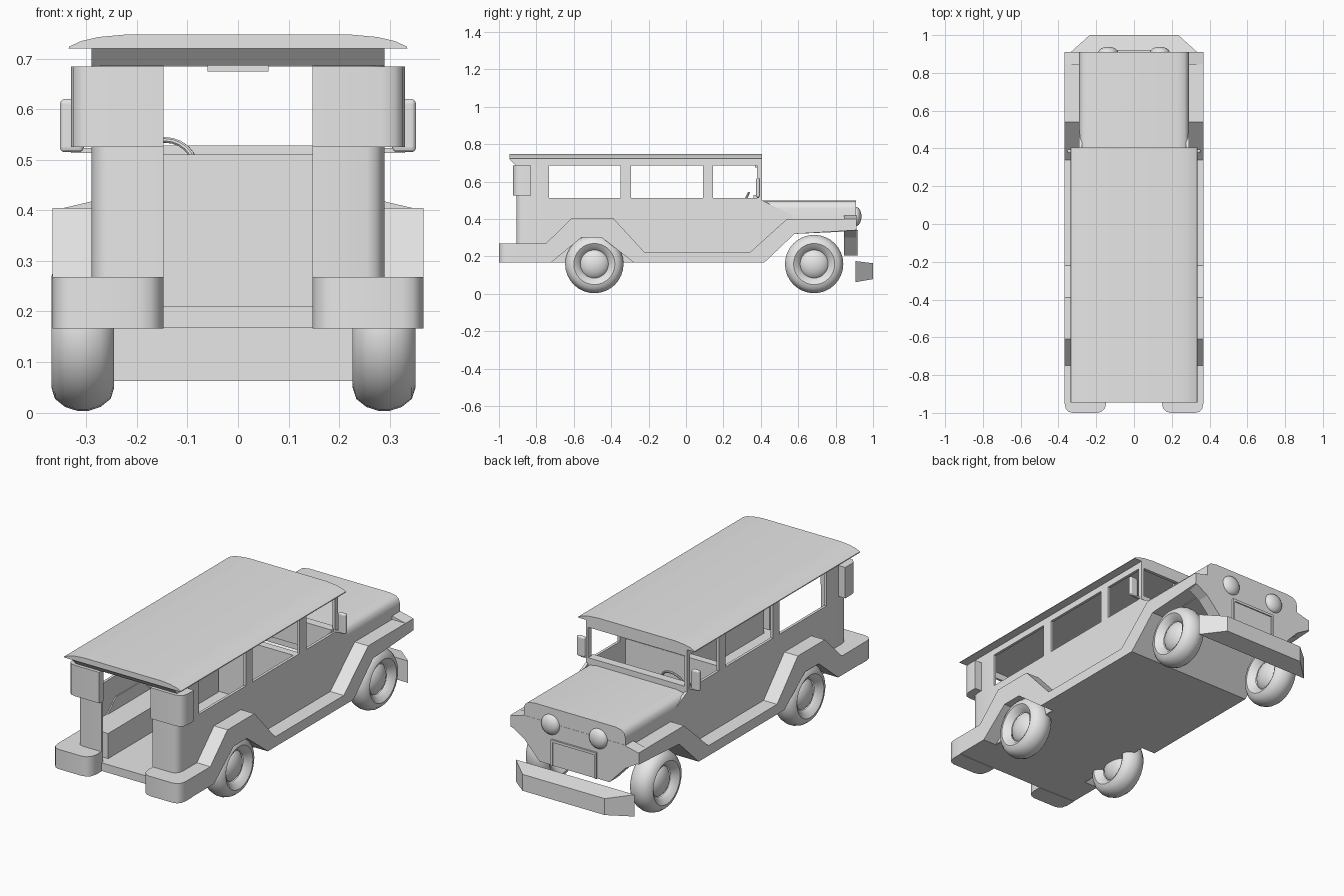
import bpy, bmesh, math
from mathutils import Vector, Matrix

if "Cube" in bpy.data.objects:
    bpy.data.objects.remove(bpy.data.objects["Cube"])

grey = bpy.data.materials.new("plain_grey")
grey.use_nodes = True
grey.diffuse_color = (0.8, 0.8, 0.8, 1)
grey.node_tree.nodes["Principled BSDF"].inputs["Base Color"].default_value = (0.8, 0.8, 0.8, 1)


def finish(name, bm, smooth=None):
    bmesh.ops.recalc_face_normals(bm, faces=bm.faces)
    mesh = bpy.data.meshes.new(name)
    bm.to_mesh(mesh)
    bm.free()
    mesh.materials.append(grey)
    ob = bpy.data.objects.new(name, mesh)
    bpy.context.scene.collection.objects.link(ob)
    if smooth:
        bpy.ops.object.select_all(action="DESELECT")
        ob.select_set(True)
        bpy.context.view_layer.objects.active = ob
        bpy.ops.object.shade_smooth_by_angle(angle=math.radians(smooth))
    return ob


def prism(name, outline, axis, lo, hi, smooth=None):
    """Extrude a 2D outline along an axis; the outline uses the other two axes in order."""
    def place(p, d):
        c = list(p)
        c.insert("xyz".index(axis), d)
        return Vector(c)
    bm = bmesh.new()
    low = [bm.verts.new(place(p, lo)) for p in outline]
    high = [bm.verts.new(place(p, hi)) for p in outline]
    bm.faces.new(low)
    bm.faces.new(high)
    for i in range(len(low)):
        j = (i + 1) % len(low)
        bm.faces.new((low[i], low[j], high[j], high[i]))
    return finish(name, bm, smooth)


def box(name, x, y, z):
    return prism(name, [(x[0], y[0]), (x[1], y[0]), (x[1], y[1]), (x[0], y[1])], "z", *z)


def flip(points, s):
    return [(s * a, b) for a, b in points]


def both(points):
    """Close a half outline by mirroring it in x."""
    return points + [(-a, b) for a, b in reversed(points)]


def lathe(name, profile, centre, steps=32):
    """Spin (radius, x) points about the x axis."""
    bm = bmesh.new()
    verts = [bm.verts.new((x, r, 0)) for r, x in profile]
    edges = [bm.edges.new(e) for e in zip(verts, verts[1:])]
    bmesh.ops.spin(bm, geom=verts + edges, cent=(0, 0, 0), axis=(1, 0, 0),
                   angle=math.tau, steps=steps, use_duplicate=False)
    bmesh.ops.remove_doubles(bm, verts=bm.verts, dist=0.0005)
    bmesh.ops.translate(bm, verts=bm.verts, vec=centre)
    return finish(name, bm, 40)


def dome(name, centre, size):
    bm = bmesh.new()
    bmesh.ops.create_uvsphere(bm, u_segments=24, v_segments=12, radius=1)
    bmesh.ops.transform(bm, verts=bm.verts,
                        matrix=Matrix.Translation(centre) @ Matrix.Diagonal((*size, 1)))
    return finish(name, bm, 60)


# Outlines shared by both sides
fender = [(-0.91, 0.268), (-0.75, 0.268), (-0.61, 0.405), (-0.39, 0.405), (-0.22, 0.22),
          (0.34, 0.22), (0.54, 0.4), (0.91, 0.4), (0.91, 0.34), (0.58, 0.32),
          (0.42, 0.168), (-0.28, 0.168), (-0.45, 0.3), (-0.56, 0.3), (-0.72, 0.168), (-0.91, 0.168)]
side_wall = [(-0.75, 0.17), (0.42, 0.17), (0.57, 0.32), (0.57, 0.42), (0.405, 0.5),
             (0.405, 0.512), (-0.75, 0.512)]
rear_corner = [(0.147, -0.907), (0.255, -0.907), (0.273, -0.901), (0.285, -0.885), (0.29, -0.86),
               (0.29, -0.733), (0.276, -0.733), (0.276, -0.87), (0.255, -0.893), (0.147, -0.893)]
lamp_panel = [(0.147, -0.925), (0.285, -0.925), (0.31, -0.92), (0.325, -0.905), (0.33, -0.88),
              (0.33, -0.83), (0.285, -0.83), (0.285, -0.89), (0.147, -0.89)]
rear_bumper = [(0.147, -0.905), (0.147, -0.95), (0.155, -0.978), (0.172, -0.994), (0.195, -1.0),
               (0.325, -1.0), (0.347, -0.994), (0.361, -0.978), (0.367, -0.95), (0.367, -0.9)]
tyre = [(0.075, -0.03), (0.088, -0.048), (0.11, -0.062), (0.132, -0.055), (0.148, -0.035), (0.156, -0.01),
        (0.156, 0.01), (0.148, 0.035), (0.132, 0.055), (0.11, 0.062), (0.088, 0.048), (0.075, 0.03)]

for s, side in ((1, "left"), (-1, "right")):
    def span(a, b):
        return sorted((s * a, s * b))

    # Side panels, pillars and fenders
    prism(f"{side}_fender", fender, "x", *span(0.27, 0.367))
    prism(f"{side}_wall", side_wall, "x", *span(0.276, 0.29))
    for i, y in enumerate([(-0.35, -0.295), (0.09, 0.145), (0.38, 0.405)]):
        box(f"{side}_pillar_{i}", span(0.276, 0.29), y, (0.51, 0.69))
    box(f"{side}_roof_rail", span(0.276, 0.29), (-0.9, 0.405), (0.687, 0.735))
    prism(f"{side}_rear_corner", flip(rear_corner, s), "z", 0.17, 0.69, 35)
    prism(f"{side}_lamp_panel", flip(lamp_panel, s), "z", 0.525, 0.685, 35)
    prism(f"{side}_rear_bumper", flip(rear_bumper, s), "z", 0.166, 0.268, 35)

    # Cabin benches
    box(f"{side}_bench", span(0.148, 0.277), (-0.85, 0.05), (0.2, 0.34))

    # Wing mirror with its arm
    mirror = box(f"{side}_mirror", span(0.305, 0.352), (0.375, 0.395), (0.515, 0.62))
    bevel = mirror.modifiers.new("rounded", "BEVEL")
    bevel.width, bevel.segments = 0.009, 3
    box(f"{side}_mirror_arm", span(0.285, 0.33), (0.38, 0.39), (0.513, 0.523))

    # Wheels
    for end, y in (("rear", -0.49), ("front", 0.685)):
        x = s * 0.298 - 0.009
        lathe(f"{side}_{end}_tyre", tyre, (x, y, 0.159))
        dome(f"{side}_{end}_hub", (x, y, 0.159), (0.055, 0.085, 0.085))

    # Headlights
    dome(f"{side}_headlight", (s * 0.137, 0.908, 0.413), (0.052, 0.03, 0.052))

# Floor, rising over the front axle
prism("floor", [(-0.905, 0.168), (0.42, 0.168), (0.58, 0.32), (0.91, 0.335), (0.91, 0.36),
                (0.56, 0.36), (0.4, 0.21), (-0.905, 0.21)], "x", -0.285, 0.285)

# Bonnet and nose
prism("bonnet", both([(0.29, 0.35), (0.29, 0.455), (0.284, 0.478), (0.268, 0.492), (0.23, 0.499)]),
      "y", 0.4, 0.91, 40)
prism("nose", both([(0.2, 0.205), (0.29, 0.3), (0.365, 0.345), (0.365, 0.4), (0.28, 0.42)]),
      "y", 0.845, 0.911)
box("grille", (-0.125, 0.125), (0.9, 0.914), (0.205, 0.335))
for name, x, z in (("grille_top", (-0.13, 0.13), (0.327, 0.34)),
                   ("grille_left", (0.12, 0.13), (0.205, 0.335)),
                   ("grille_right", (-0.13, -0.12), (0.205, 0.335))):
    box(name, x, (0.9, 0.92), z)

# Front bumper, thinner toward its leading edge
bm = bmesh.new()
rows = [[bm.verts.new((x, y, z)) for x, y, z in ring] for ring in (
    [(-0.34, 0.905, z) for z in (0.062, 0.175)], [(-0.235, 1.0, z) for z in (0.078, 0.163)],
    [(0.235, 1.0, z) for z in (0.078, 0.163)], [(0.34, 0.905, z) for z in (0.062, 0.175)])]
for a, b in zip(rows, rows[1:] + rows[:1]):
    bm.faces.new((a[0], b[0], b[1], a[1]))
for k in (0, 1):
    bm.faces.new([r[k] for r in rows])
finish("front_bumper", bm)

# Roof: shallow crown with a thin overhanging edge
prism("roof", both([(0.335, 0.72), (0.334, 0.724), (0.31, 0.735), (0.275, 0.743), (0.22, 0.748)]),
      "y", -0.945, 0.405, 40)
prism("rear_header", [(-0.9, 0.687), (-0.912, 0.687), (-0.945, 0.722), (-0.9, 0.722)], "x", -0.29, 0.29)
box("windscreen_header", (-0.29, 0.29), (0.388, 0.405), (0.685, 0.73))
box("inside_mirror", (-0.06, 0.06), (0.37, 0.38), (0.675, 0.69))

# Cabin fittings
box("dashboard", (-0.28, 0.28), (0.36, 0.405), (0.4, 0.528))
box("front_seat", (-0.277, 0.277), (0.08, 0.25), (0.2, 0.34))
box("front_seat_back", (-0.277, 0.277), (0.06, 0.1), (0.2, 0.51))
bpy.ops.mesh.primitive_torus_add(major_radius=0.06, minor_radius=0.006, major_segments=24, minor_segments=8,
                                 location=(-0.145, 0.31, 0.485), rotation=(math.radians(65), 0, 0))
wheel = bpy.context.object
wheel.name = "steering_wheel"
wheel.data.materials.append(grey)
bpy.ops.object.shade_smooth_by_angle()
